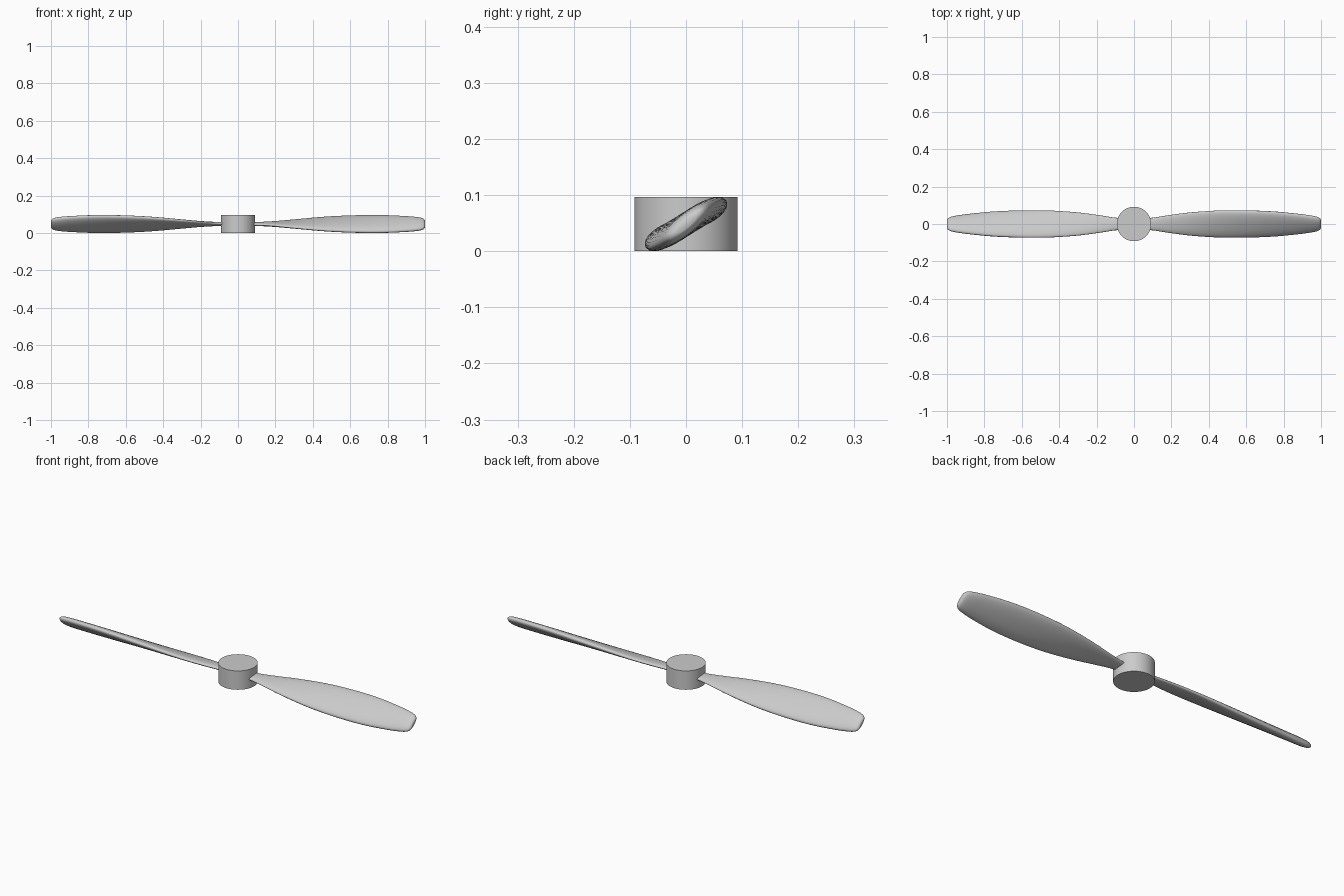
import bpy, bmesh, math

if "Cube" in bpy.data.objects:
    bpy.data.objects.remove(bpy.data.objects["Cube"])

HUB_R, HUB_H = 0.092, 0.097
MID_Z = HUB_H / 2
SIDES, STEPS = 28, 5

grey = bpy.data.materials.new("light grey")
grey.diffuse_color = (0.6, 0.6, 0.6, 1)
grey.use_nodes = True
grey.node_tree.nodes["Principled BSDF"].inputs["Base Color"].default_value = grey.diffuse_color

# blade stations: distance from axis, half chord, half thickness, pitch in degrees
STATIONS = [
    (0.05, 0.033, 0.010, 4), (0.10, 0.034, 0.010, 6), (0.18, 0.047, 0.011, 11),
    (0.30, 0.065, 0.014, 18), (0.45, 0.079, 0.018, 25), (0.60, 0.083, 0.020, 30),
    (0.75, 0.079, 0.020, 34), (0.88, 0.066, 0.019, 37), (0.95, 0.055, 0.018, 39),
    (0.98, 0.047, 0.016, 39.5), (0.995, 0.037, 0.012, 40), (1.0, 0.024, 0.006, 40),
]


def spline(p0, p1, p2, p3, t):
    """Catmull-Rom blend of four stations."""
    return [0.5 * (2 * b + (c - a) * t + (2 * a - 5 * b + 4 * c - d) * t * t
                   + (3 * b - a - 3 * c + d) * t ** 3)
            for a, b, c, d in zip(p0, p1, p2, p3)]


def smooth_stations():
    s = [STATIONS[0]] + STATIONS + [STATIONS[-1]]
    out = []
    for i in range(len(STATIONS) - 1):
        n = STEPS if i < 8 else 2
        out += [spline(*s[i:i + 4], k / n) for k in range(n)]
    return out + [list(STATIONS[-1])]


def rounded(v, power):
    return math.copysign(abs(v) ** power, v)


def finish(bm, name, angle):
    bmesh.ops.recalc_face_normals(bm, faces=bm.faces)
    mesh = bpy.data.meshes.new(name)
    bm.to_mesh(mesh)
    bm.free()
    mesh.materials.append(grey)
    obj = bpy.data.objects.new(name, mesh)
    bpy.context.collection.objects.link(obj)
    bpy.ops.object.select_all(action='DESELECT')
    obj.select_set(True)
    bpy.context.view_layer.objects.active = obj
    bpy.ops.object.shade_smooth_by_angle(angle=math.radians(angle))
    return obj


# twisted blade lofted through its stations; side = 1 or -1 (half turn about z)
def make_blade(name, side):
    bm = bmesh.new()
    rings = []
    for x, chord, thick, pitch in smooth_stations():
        c, s = math.cos(math.radians(pitch)), math.sin(math.radians(pitch))
        ring = []
        for k in range(SIDES):
            a = 2 * math.pi * k / SIDES
            u = chord * rounded(math.cos(a), 0.9)
            v = thick * rounded(math.sin(a), 0.9)
            ring.append(bm.verts.new((side * x, side * (u * c - v * s),
                                      MID_Z + u * s + v * c)))
        rings.append(ring)
    for r0, r1 in zip(rings, rings[1:]):
        for k in range(SIDES):
            j = (k + 1) % SIDES
            bm.faces.new((r0[k], r0[j], r1[j], r1[k]))
    bm.faces.new(rings[0])
    bm.faces.new(rings[-1])
    return finish(bm, name, 60)


make_blade("right_blade", 1)
make_blade("left_blade", -1)

# central hub
bm = bmesh.new()
bmesh.ops.create_cone(bm, cap_ends=True, segments=64, radius1=HUB_R,
                      radius2=HUB_R, depth=HUB_H)
bmesh.ops.translate(bm, verts=bm.verts, vec=(0, 0, MID_Z))
finish(bm, "hub", 30)
